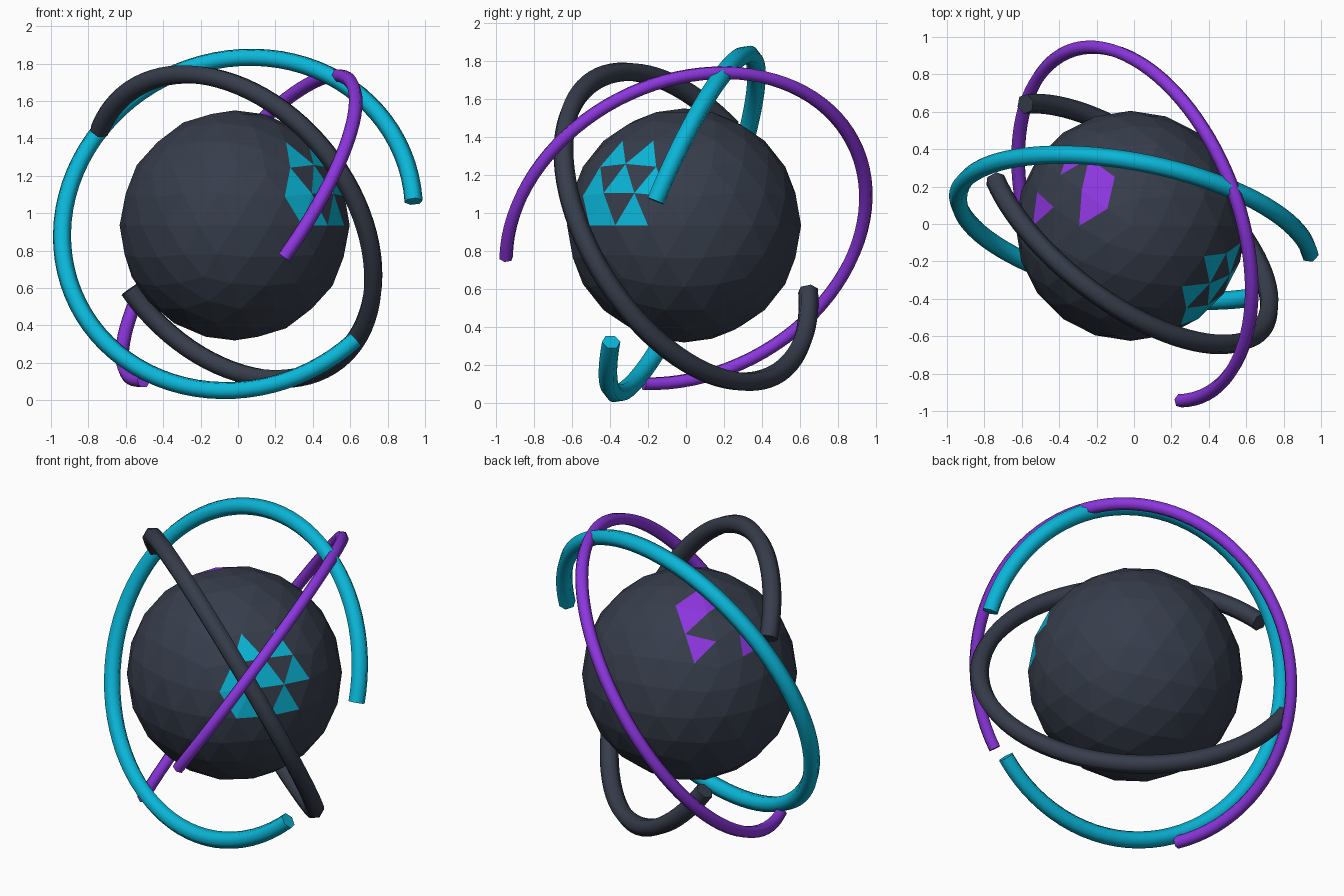
import bpy, bmesh, math
from mathutils import Vector, Matrix

if "Cube" in bpy.data.objects:
    bpy.data.objects.remove(bpy.data.objects["Cube"])


def material(name, rgb):
    m = bpy.data.materials.new(name)
    lin = [((c / 255 + 0.055) / 1.055) ** 2.4 for c in rgb]
    m.diffuse_color = (*lin, 1)
    m.use_nodes = True
    m.node_tree.nodes["Principled BSDF"].inputs["Base Color"].default_value = m.diffuse_color
    return m


slate = material("dark slate", (54, 61, 75))
cyan = material("cyan", (10, 182, 216))
purple = material("purple", (140, 54, 222))


def add_object(name, bm, mats):
    me = bpy.data.meshes.new(name)
    bm.to_mesh(me)
    bm.free()
    for m in mats:
        me.materials.append(m)
    ob = bpy.data.objects.new(name, me)
    bpy.context.collection.objects.link(ob)
    return ob


def arc_tube(name, mat, centre, normal, radius, thick, start, via, end, sides=6, steps=72):
    """Open ring: a tube along a circle from start to end, passing via."""
    c, n = Vector(centre), Vector(normal).normalized()
    u = Vector(start) - c
    u = (u - n * u.dot(n)).normalized()
    v = n.cross(u)

    def angle(p):
        d = Vector(p) - c
        return math.atan2(d.dot(v), d.dot(u)) % math.tau

    sweep = angle(end)
    if angle(via) > sweep:
        sweep -= math.tau
    bm = bmesh.new()
    rings = []
    for i in range(steps + 1):
        a = sweep * i / steps
        out = u * math.cos(a) + v * math.sin(a)
        ring = []
        for k in range(sides):
            t = math.tau * k / sides
            ring.append(bm.verts.new(c + out * (radius + thick * math.cos(t)) + n * thick * math.sin(t)))
        rings.append(ring)
    for r0, r1 in zip(rings, rings[1:]):
        for k in range(sides):
            j = (k + 1) % sides
            bm.faces.new((r0[k], r0[j], r1[j], r1[k])).smooth = True
    # flat end caps with sharp rims
    for ring in (rings[0], rings[-1]):
        cap = bm.faces.new(ring)
        cap.smooth = False
        for e in cap.edges:
            e.smooth = False
    bmesh.ops.recalc_face_normals(bm, faces=bm.faces[:])
    return add_object(name, bm, [mat])


# faceted core ball with two groups of painted facets (given by facing direction)
cyan_facets = [(1.64, -1.73, 1.76), (2.15, -1.02, 1.76), (2.22, -1.61, 1.08), (1.62, -2.25, 1.02),
               (2.64, -0.85, 1.02), (1.71, -2.36, 0.51), (2.07, -2.09, 0.28), (2.62, -1.32, 0.28)]
purple_facets = [(-2.34, 0.44, 1.76), (-1.09, 0.47, 2.71), (-0.78, 0.90, 2.71),
                 (-0.93, 1.32, 2.47), (-1.47, 1.72, 1.91)]
bm = bmesh.new()
bmesh.ops.create_icosphere(bm, subdivisions=3, radius=0.615)
for index, directions in ((1, cyan_facets), (2, purple_facets)):
    for d in directions:
        d = Vector(d).normalized()
        face = max(bm.faces, key=lambda f: f.calc_center_median().normalized().dot(d))
        face.material_index = index
bmesh.ops.transform(bm, matrix=Matrix.Translation((-0.018, -0.01, 0.935)), verts=bm.verts[:])
add_object("core_ball", bm, [slate, cyan, purple])

# three open rings around the ball
arc_tube("cyan_ring", cyan, (0, -0.02, 0.943), (0.2, 1, -0.4), 0.957, 0.049,
         (0.95, -0.15, 1.06), (-0.95, 0.12, 0.9), (0.63, -0.40, 0.32))
arc_tube("purple_ring", purple, (0.005, 0, 0.92), (0.775, 0.29, -0.562), 0.988, 0.037,
         (0.265, -0.947, 0.75), (-0.27, 0.96, 1.1), (-0.485, -0.215, 0.075))
arc_tube("slate_ring", slate, (-0.032, 0, 0.928), (0.555, 0.705, 0.442), 0.908, 0.054,
         (-0.75, 0.23, 1.44), (0.7, -0.4, 0.7), (-0.6, 0.65, 0.58))
